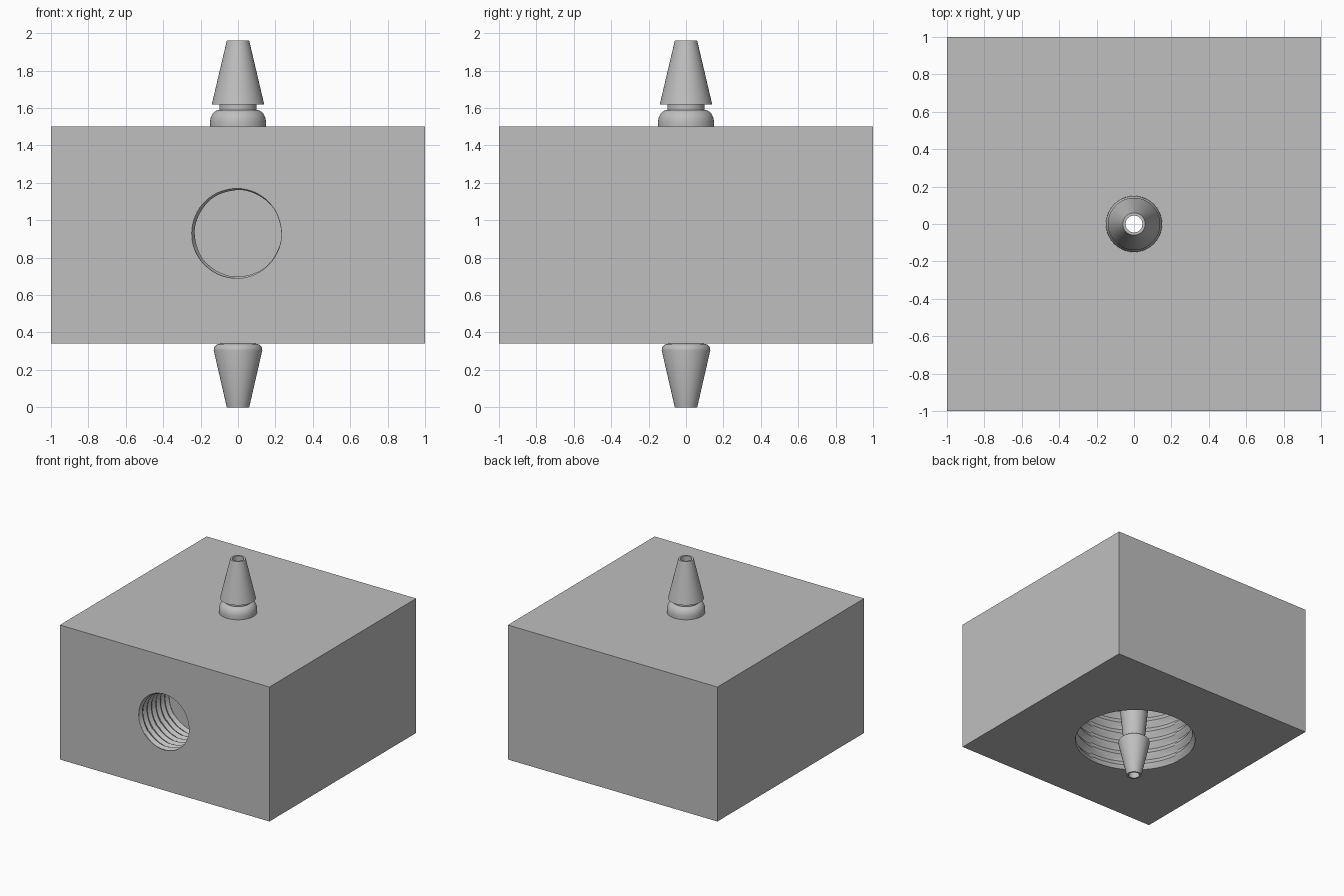
import bpy, bmesh
from math import pi, cos, sin, radians
from mathutils import Matrix

cube = bpy.data.objects.get("Cube")
if cube:
    bpy.data.objects.remove(cube, do_unlink=True)

BOTTOM, TOP, CEILING = 0.34, 1.5, 1.02
BORE = 0.045

grey = bpy.data.materials.new("plain grey")
grey.use_nodes = True
grey.diffuse_color = (0.52, 0.52, 0.52, 1)
grey.node_tree.nodes["Principled BSDF"].inputs["Base Color"].default_value = (0.52, 0.52, 0.52, 1)


def finish(name, bm, matrix=Matrix()):
    bmesh.ops.recalc_face_normals(bm, faces=bm.faces)
    mesh = bpy.data.meshes.new(name)
    bm.to_mesh(mesh)
    bm.free()
    mesh.transform(matrix)
    mesh.materials.append(grey)
    obj = bpy.data.objects.new(name, mesh)
    bpy.context.collection.objects.link(obj)
    return obj


def smooth(obj, angle):
    bpy.ops.object.select_all(action="DESELECT")
    obj.select_set(True)
    bpy.context.view_layer.objects.active = obj
    bpy.ops.object.shade_smooth_by_angle(angle=radians(angle))


def skin(bm, rings, closed=False):
    """Bridge a list of vertex rings with quads."""
    pairs = list(zip(rings, rings[1:]))
    if closed:
        pairs.append((rings[-1], rings[0]))
    for a, b in pairs:
        n = len(a)
        for i in range(n):
            j = (i + 1) % n
            bm.faces.new((a[i], a[j], b[j], b[i]))


def tube(name, profile, n=48):
    """Revolve a closed (radius, z) profile around z."""
    bm = bmesh.new()
    rings = [[bm.verts.new((r * cos(2 * pi * i / n), r * sin(2 * pi * i / n), z))
              for i in range(n)] for r, z in profile]
    skin(bm, rings, closed=True)
    obj = finish(name, bm)
    smooth(obj, 30)
    return obj


def threaded_cutter(name, major, minor, depth, pitch, matrix, n=64, steps=8):
    """Helical plug along +z, from just outside the face to the given depth."""
    bm = bmesh.new()
    rings = []
    count = round((depth + 0.02) / pitch * steps)
    for k in range(count + 1):
        z = -0.02 + (depth + 0.02) * k / count
        ring = []
        for i in range(n):
            t = (z / pitch + i / n) % 1
            r = major - (major - minor) * abs(2 * t - 1)
            ring.append(bm.verts.new((r * cos(2 * pi * i / n), r * sin(2 * pi * i / n), z)))
        rings.append(ring)
    skin(bm, rings)
    bm.faces.new(rings[0])
    bm.faces.new(rings[-1])
    return finish(name, bm, matrix)


# Block body
bm = bmesh.new()
bmesh.ops.create_cube(bm, size=1, matrix=Matrix.Translation((0, 0, (BOTTOM + TOP) / 2))
                      @ Matrix.Diagonal((2, 2, TOP - BOTTOM, 1)))
block = finish("block", bm)

# Threaded ports and the central bore
bm = bmesh.new()
bmesh.ops.create_cone(bm, cap_ends=True, segments=48, radius1=BORE, radius2=BORE, depth=1.2,
                      matrix=Matrix.Translation((0, 0, TOP - 0.5)))
cutters = [
    threaded_cutter("bottom_port_cutter", 0.51, 0.475, CEILING - BOTTOM, 0.1,
                    Matrix.Translation((0, 0, BOTTOM))),
    threaded_cutter("front_port_cutter", 0.25, 0.23, 0.4, 0.06,
                    Matrix.Translation((0, -1, 0.93)) @ Matrix.Rotation(-pi / 2, 4, "X")),
    finish("bore_cutter", bm),
]
for cutter in cutters:
    cutter.hide_render = True
    mod = block.modifiers.new(cutter.name, "BOOLEAN")
    mod.operation = "DIFFERENCE"
    mod.solver = "EXACT"
    mod.object = cutter
    bpy.ops.object.select_all(action="DESELECT")
    block.select_set(True)
    bpy.context.view_layer.objects.active = block
    bpy.ops.object.modifier_apply(modifier=mod.name)
    bpy.data.objects.remove(cutter, do_unlink=True)
smooth(block, 25)

# Upper hose barb: domed collar, neck and cone
dome = [(0.1 + 0.05 * cos(a * pi / 16), TOP + 0.02 + 0.07 * sin(a * pi / 16)) for a in range(9)]
tube("upper_barb", [(BORE, TOP), (0.15, TOP)] + dome
     + [(0.1, 1.62), (0.14, 1.62), (0.06, 1.96), (BORE, 1.96)])

# Lower hose barb: cone tip with rounded shoulder, then a flared stem up to the ceiling
shoulder = [(0.095 + 0.035 * cos(a * pi / 12), 0.305 + 0.035 * sin(a * pi / 12)) for a in range(7)]
tube("lower_barb", [(BORE, 0), (0.06, 0)] + shoulder
     + [(0.09, 0.36), (0.12, 0.66), (0.12, CEILING), (BORE, CEILING)])
